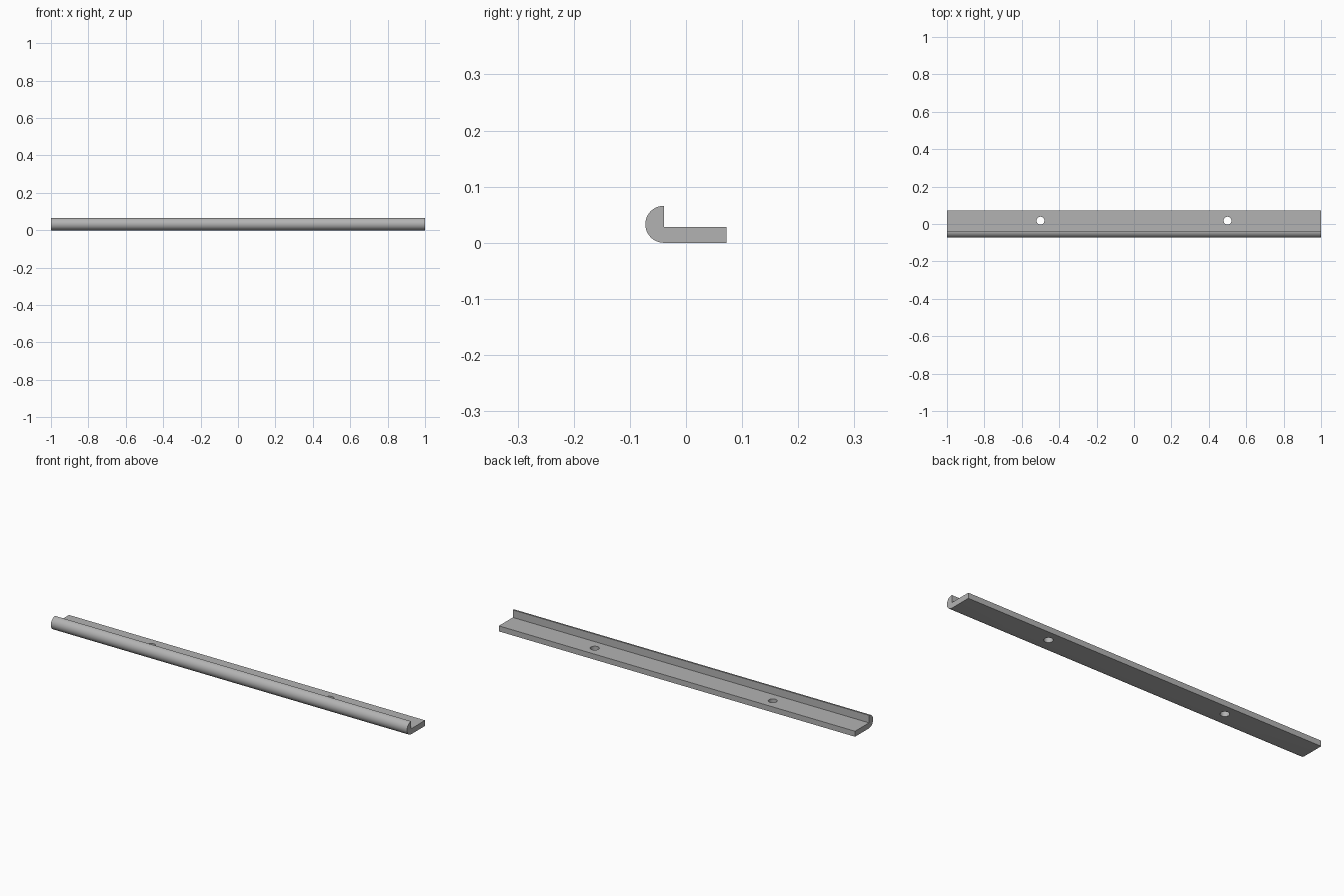
import bpy, bmesh, math

if "Cube" in bpy.data.objects:
    bpy.data.objects.remove(bpy.data.objects["Cube"], do_unlink=True)

HALF_LENGTH = 1.0
HALF_DEPTH = 0.0725
RADIUS = 0.033         # rounded front lip
THICKNESS = 0.028      # flat flange
HOLE_RADIUS, HOLE_Y = 0.021, 0.018
ARC_STEPS = 24

grey = bpy.data.materials.new("satin grey")
grey.use_nodes = True
colour = (0.45, 0.45, 0.45, 1)
grey.diffuse_color = colour
grey.node_tree.nodes["Principled BSDF"].inputs["Base Color"].default_value = colour

# J-shaped cross-section: half-round lip plus flat flange
lip_y = -HALF_DEPTH + RADIUS
profile = [(HALF_DEPTH, 0), (HALF_DEPTH, THICKNESS), (lip_y, THICKNESS)]
for i in range(ARC_STEPS + 1):
    a = math.pi / 2 + math.pi * i / ARC_STEPS
    profile.append((lip_y + RADIUS * math.cos(a), RADIUS + RADIUS * math.sin(a)))

# Extrude the section along the rail
bm = bmesh.new()
face = bm.faces.new([bm.verts.new((-HALF_LENGTH, y, z)) for y, z in profile])
ext = bmesh.ops.extrude_face_region(bm, geom=[face], use_keep_orig=True)
moved = [v for v in ext["geom"] if isinstance(v, bmesh.types.BMVert)]
bmesh.ops.translate(bm, verts=moved, vec=(2 * HALF_LENGTH, 0, 0))
bmesh.ops.recalc_face_normals(bm, faces=bm.faces)
mesh = bpy.data.meshes.new("handle_rail")
bm.to_mesh(mesh)
bm.free()
mesh.materials.append(grey)
rail = bpy.data.objects.new("handle_rail", mesh)
bpy.context.collection.objects.link(rail)

# Screw holes through the flange
for x in (-0.5, 0.5):
    bpy.ops.mesh.primitive_cylinder_add(vertices=32, radius=HOLE_RADIUS, depth=0.2,
                                        location=(x, HOLE_Y, 0))
    cutter = bpy.context.object
    cutter.name = "screw_hole_cutter"
    cutter.hide_render = True
    cutter.data.materials.append(grey)
    cut = rail.modifiers.new("screw_hole", 'BOOLEAN')
    cut.operation = 'DIFFERENCE'
    cut.solver = 'EXACT'
    cut.object = cutter
    bpy.context.view_layer.objects.active = rail
    bpy.ops.object.modifier_apply(modifier=cut.name)
    bpy.data.objects.remove(cutter, do_unlink=True)

# Smooth the curved faces, keep the corners crisp
bpy.ops.object.select_all(action='DESELECT')
rail.select_set(True)
bpy.context.view_layer.objects.active = rail
bpy.ops.object.shade_smooth_by_angle(angle=math.radians(30))
